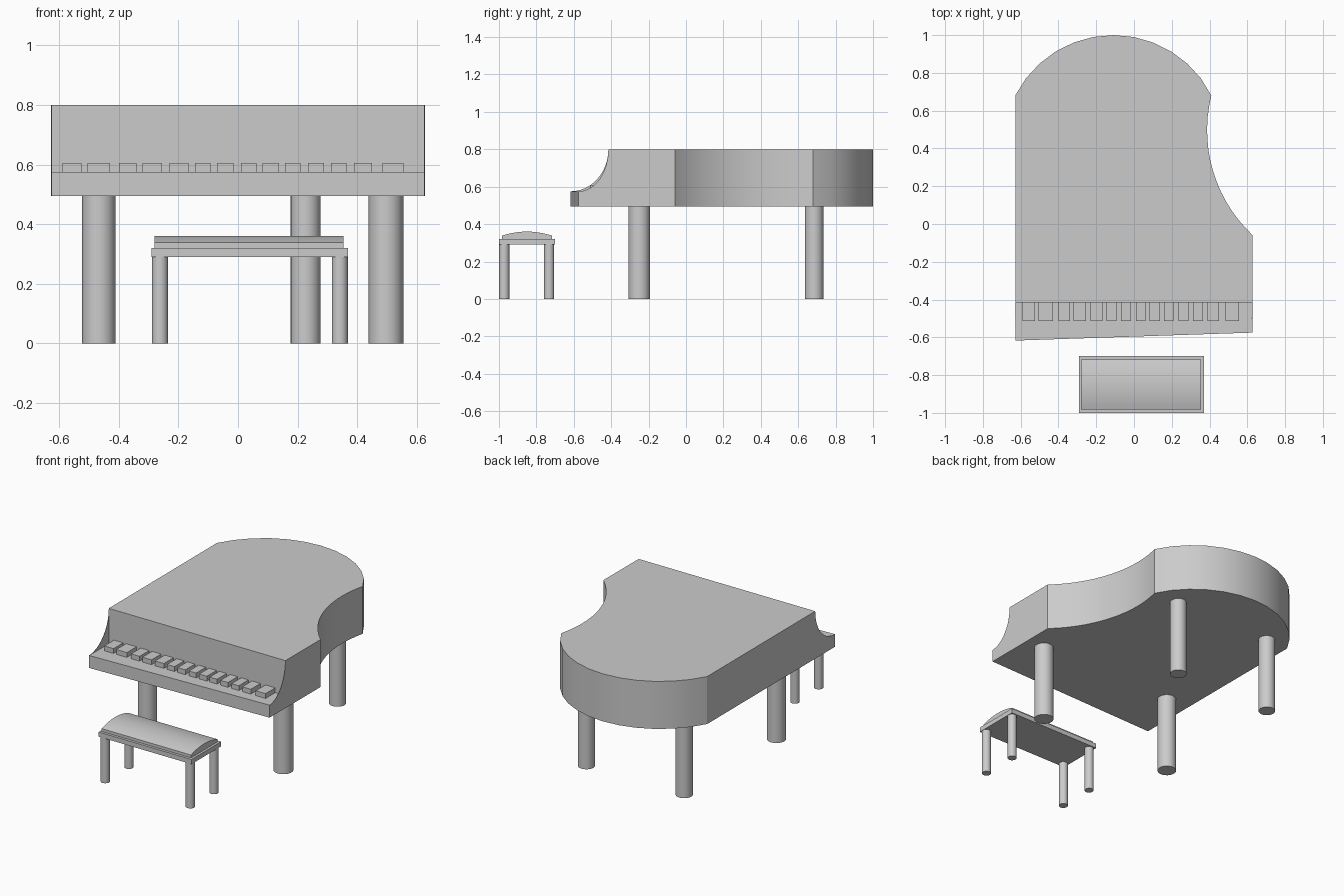
import bpy, bmesh
from math import sin, cos, pi, asin, atan2

cube = bpy.data.objects.get("Cube")
if cube:
    bpy.data.objects.remove(cube, do_unlink=True)

grey = bpy.data.materials.new("plain grey")
grey.use_nodes = True
grey.diffuse_color = (0.6, 0.6, 0.6, 1)
grey.node_tree.nodes["Principled BSDF"].inputs["Base Color"].default_value = (0.6, 0.6, 0.6, 1)


def finish(obj, smooth=True):
    obj.data.materials.clear()
    obj.data.materials.append(grey)
    if smooth:
        bpy.ops.object.select_all(action="DESELECT")
        obj.select_set(True)
        bpy.context.view_layer.objects.active = obj
        bpy.ops.object.shade_smooth_by_angle(angle=pi / 6)
    return obj


def prism(name, outline, shift):
    """Extrude a closed 3D outline along a vector."""
    bm = bmesh.new()
    face = bm.faces.new([bm.verts.new(p) for p in outline])
    new = bmesh.ops.extrude_face_region(bm, geom=[face])["geom"]
    bmesh.ops.translate(bm, vec=shift, verts=[v for v in new if isinstance(v, bmesh.types.BMVert)])
    bmesh.ops.recalc_face_normals(bm, faces=bm.faces)
    mesh = bpy.data.meshes.new(name)
    bm.to_mesh(mesh)
    bm.free()
    obj = bpy.data.objects.new(name, mesh)
    bpy.context.collection.objects.link(obj)
    return finish(obj)


def box(name, x0, x1, y0, y1, z0, z1):
    outline = [(x0, y0, z0), (x1, y0, z0), (x1, y1, z0), (x0, y1, z0)]
    return prism(name, outline, (0, 0, z1 - z0))


def leg(name, x, y, radius, height):
    bpy.ops.mesh.primitive_cylinder_add(vertices=24, radius=radius, depth=height, location=(x, y, height / 2))
    obj = bpy.context.object
    obj.name = name
    finish(obj)


def arc(cx, cy, r, a0, a1, steps):
    return [(cx + r * cos(a0 + (a1 - a0) * i / steps), cy + r * sin(a0 + (a1 - a0) * i / steps))
            for i in range(steps + 1)]


BOTTOM, SHELF, TOP = 0.495, 0.575, 0.80
WALL = -0.415
HALF = 0.627

# Case: straight left side, inward bend on the right, rounded tail
bend_start = atan2(-0.06 - 0.497, HALF - 1.149) + 2 * pi
bend_end = atan2(0.68 - 0.497, 0.41 - 1.149)
bend = arc(1.149, 0.497, 0.762, bend_start, bend_end, 14)
spread = asin(0.519 / 0.5825)
tail = arc(-0.109, 0.4175, 0.5825, pi / 2 - spread, pi / 2 + spread, 12)
plan = [(-HALF, WALL), (HALF, WALL)] + bend + tail[1:]
prism("case", [(x, y, BOTTOM) for x, y in plan], (0, 0, TOP - BOTTOM))

# Key shelf, with a slightly slanted front edge
shelf = [(-HALF, -0.617), (HALF, -0.575), (HALF, WALL), (-HALF, WALL)]
prism("key_shelf", [(x, y, BOTTOM) for x, y in shelf], (0, 0, SHELF - BOTTOM))

# Thin curved cheeks at both ends of the shelf
for name, x, front, thick in (("left_cheek", HALF, -0.575, -0.003), ("right_cheek", -HALF, -0.617, 0.003)):
    depth, rise = WALL - front, TOP - SHELF
    curve = [(x, front + depth * sin(t * pi / 24), TOP - rise * cos(t * pi / 24)) for t in range(13)]
    prism(name, curve + [(x, WALL, SHELF)], (thick, 0, 0))

# Keys: left edge and width
keys = [(-0.59, 0.065), (-0.505, 0.075), (-0.40, 0.06), (-0.32, 0.065), (-0.23, 0.063),
        (-0.145, 0.053), (-0.07, 0.055), (0.01, 0.052), (0.083, 0.055), (0.158, 0.052),
        (0.235, 0.053), (0.313, 0.052), (0.39, 0.06), (0.485, 0.07)]
for i, (x, width) in enumerate(keys):
    box(f"key_{i + 1}", x, x + width, -0.513, WALL, SHELF, 0.606)

# Main legs
for name, x, y, r in (("front_right_leg", -0.467, -0.25, 0.056), ("front_left_leg", 0.497, -0.25, 0.058),
                      ("back_right_leg", -0.467, 0.685, 0.05), ("back_left_leg", 0.227, 0.685, 0.05)):
    leg(name, x, y, r, BOTTOM)

# Bench: board, domed cushion and four legs
box("bench_board", -0.29, 0.37, -1.0, -0.70, 0.29, 0.32)
dome = [(-0.28, -0.85 + 0.133 * t / 6, 0.36 - 0.022 * (t / 6) ** 2) for t in range(-6, 7)]
prism("bench_cushion", [(-0.28, -0.983, 0.32)] + dome + [(-0.28, -0.717, 0.32)], (0.635, 0, 0))
for side, x in (("right", -0.262), ("left", 0.342)):
    for end, y in (("front", -0.972), ("back", -0.732)):
        leg(f"bench_{end}_{side}_leg", x, y, 0.027, 0.29)
